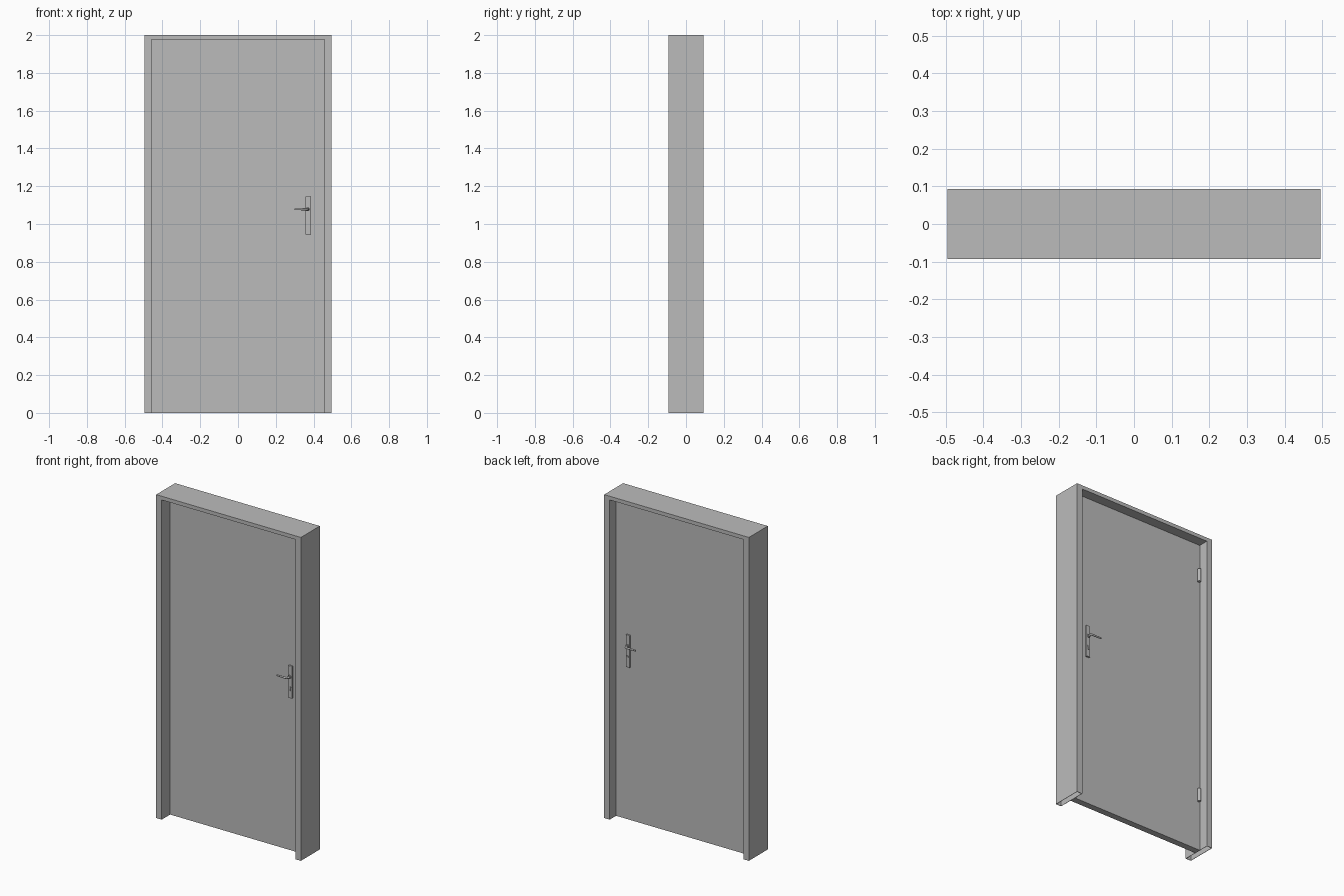
import bpy
import bmesh
from math import radians
from mathutils import Matrix

default = bpy.data.objects.get("Cube")
if default:
    bpy.data.objects.remove(default, do_unlink=True)

grey = bpy.data.materials.new("plain_grey")
grey.use_nodes = True
grey.diffuse_color = (0.5, 0.5, 0.5, 1)
grey.node_tree.nodes["Principled BSDF"].inputs["Base Color"].default_value = (0.5, 0.5, 0.5, 1)

WIDTH, HEIGHT, DEPTH = 0.495, 2.0, 0.0925      # half width, height, half depth
OPEN_X, OPEN_Z = 0.457, 1.977                  # clear opening
LEAF_FRONT, LEAF_BACK = -0.01, 0.03
HANDLE_X, LEVER_Z = 0.37, 1.078


def add_object(name, mesh):
    obj = bpy.data.objects.new(name, mesh)
    bpy.context.collection.objects.link(obj)
    mesh.materials.clear()
    mesh.materials.append(grey)
    return obj


def from_bmesh(name, bm):
    bmesh.ops.recalc_face_normals(bm, faces=bm.faces)
    mesh = bpy.data.meshes.new(name)
    bm.to_mesh(mesh)
    bm.free()
    return add_object(name, mesh)


def box(name, low, high, bevel=0):
    bm = bmesh.new()
    bmesh.ops.create_cube(bm, size=1)
    for v in bm.verts:
        v.co = [h if c > 0 else l for c, l, h in zip(v.co, low, high)]
    obj = from_bmesh(name, bm)
    if bevel:
        mod = obj.modifiers.new("soft_edges", "BEVEL")
        mod.width, mod.segments = bevel, 2
    return obj


def smooth(obj):
    bpy.ops.object.select_all(action="DESELECT")
    obj.select_set(True)
    bpy.context.view_layer.objects.active = obj
    bpy.ops.object.shade_smooth_by_angle(angle=radians(40))


def cylinder(name, radius, length, centre, axis="Z", segments=24):
    bm = bmesh.new()
    turn = Matrix.Rotation(radians(90), 4, "X") if axis == "Y" else Matrix()
    bmesh.ops.create_cone(bm, cap_ends=True, segments=segments, radius1=radius, radius2=radius,
                          depth=length, matrix=Matrix.Translation(centre) @ turn)
    obj = from_bmesh(name, bm)
    smooth(obj)
    return obj


# Hollow sheet frame: an arch outline pulled through the wall, open at the feet
bm = bmesh.new()
right_half = [(WIDTH, 0), (WIDTH, HEIGHT)]
inner_half = [(OPEN_X, OPEN_Z), (OPEN_X, 0)]
outline = [(-x, z) for x, z in right_half] + right_half[::-1] \
    + inner_half[::-1] + [(-x, z) for x, z in inner_half]
face = bm.faces.new([bm.verts.new((x, -DEPTH, z)) for x, z in outline])
pulled = bmesh.ops.extrude_face_region(bm, geom=[face], use_keep_orig=True)
for v in pulled["geom"]:
    if isinstance(v, bmesh.types.BMVert):
        v.co.y = DEPTH
bmesh.ops.recalc_face_normals(bm, faces=bm.faces)
feet = [f for f in bm.faces if all(v.co.z < 0.001 for v in f.verts)]
bmesh.ops.delete(bm, geom=feet, context="FACES")
frame = from_bmesh("door_frame", bm)
sheet = frame.modifiers.new("sheet_thickness", "SOLIDIFY")
sheet.thickness, sheet.offset = 0.003, -1

# Door leaf
box("door_leaf", (-OPEN_X, LEAF_FRONT, 0), (OPEN_X, LEAF_BACK, OPEN_Z))

# Hinges on the back, opposite the handle
for label, z in (("lower", 0.35), ("upper", 1.775)):
    cylinder(label + "_hinge", 0.01, 0.08, (-OPEN_X + 0.011, LEAF_BACK + 0.009, z))


# Plate, lever and lock on each face of the leaf
def handle_set(side, surface, out):
    plate_y = surface + out * 0.012
    box(side + "_handle_plate",
        (HANDLE_X - 0.0135, min(surface, plate_y), 0.945),
        (HANDLE_X + 0.0135, max(surface, plate_y), 1.145), 0.002)
    cylinder(side + "_lever_collar", 0.01, 0.008,
             (HANDLE_X, plate_y + out * 0.004, LEVER_Z), "Y")

    curve = bpy.data.curves.new(side + "_lever_path", "CURVE")
    curve.dimensions = "3D"
    curve.bevel_depth, curve.bevel_resolution, curve.use_fill_caps = 0.006, 3, True
    reach = surface + out * 0.037
    path = [(HANDLE_X, plate_y, 1), (HANDLE_X, reach - out * 0.008, 1),
            (HANDLE_X - 0.003, reach - out * 0.002, 1), (HANDLE_X - 0.01, reach, 1),
            (HANDLE_X - 0.072, reach, 0.8)]
    spline = curve.splines.new("POLY")
    spline.points.add(len(path) - 1)
    for point, (x, y, radius) in zip(spline.points, path):
        point.co, point.radius = (x, y, LEVER_Z, 1), radius
    helper = bpy.data.objects.new("lever_path", curve)
    bpy.context.collection.objects.link(helper)
    bpy.context.view_layer.update()
    mesh = bpy.data.meshes.new_from_object(helper)
    bpy.data.objects.remove(helper, do_unlink=True)
    smooth(add_object(side + "_lever", mesh))

    lock_y = plate_y + out * 0.004
    cylinder(side + "_lock_barrel", 0.007, 0.008, (HANDLE_X, plate_y, 1.012), "Y")
    box(side + "_lock_body", (HANDLE_X - 0.004, min(plate_y, lock_y), 0.99),
        (HANDLE_X + 0.004, max(plate_y, lock_y), 1.01))


handle_set("front", LEAF_FRONT, -1)
handle_set("back", LEAF_BACK, 1)
